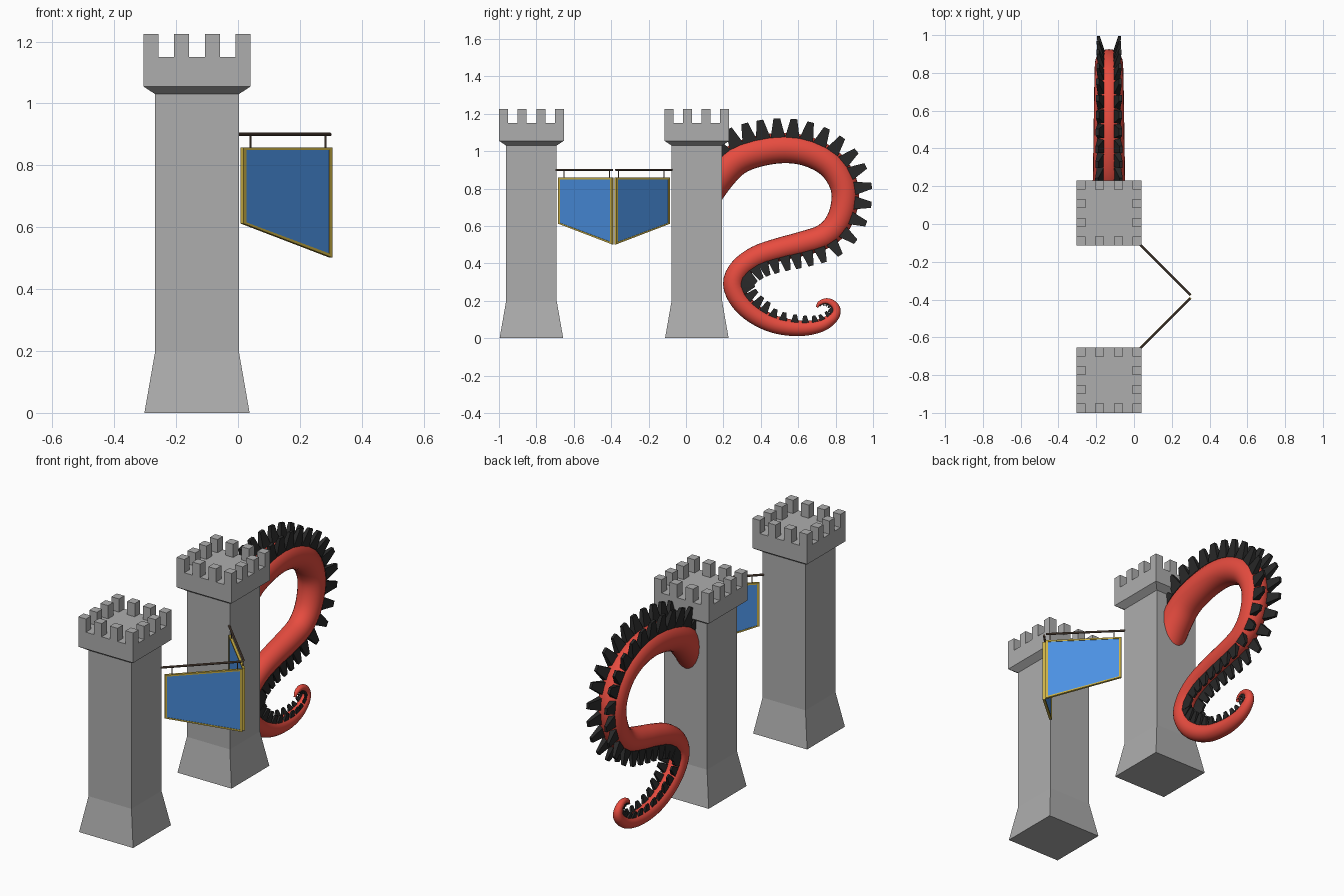
import bpy, bmesh, math
from mathutils import Vector

if "Cube" in bpy.data.objects:
    bpy.data.objects.remove(bpy.data.objects["Cube"])

CX = -0.1325                       # shared centre line of towers and tentacle
TOWERS = (-0.8265, 0.058)          # tower centres along y


def material(name, rgb):
    m = bpy.data.materials.new(name)
    m.diffuse_color = (*rgb, 1)
    m.use_nodes = True
    m.node_tree.nodes["Principled BSDF"].inputs["Base Color"].default_value = m.diffuse_color
    return m


STONE = material("grey_stone", (0.42, 0.42, 0.42))
BLUE = material("blue_cloth", (0.07, 0.28, 0.76))
GOLD = material("gold_trim", (0.60, 0.44, 0.06))
WOOD = material("brown_wood", (0.13, 0.085, 0.06))
RED = material("red_skin", (0.80, 0.072, 0.05))
BLACK = material("black_spike", (0.022, 0.022, 0.022))


def finish(bm, name, mat):
    bmesh.ops.recalc_face_normals(bm, faces=bm.faces)
    me = bpy.data.meshes.new(name)
    bm.to_mesh(me)
    bm.free()
    me.materials.append(mat)
    ob = bpy.data.objects.new(name, me)
    bpy.context.collection.objects.link(ob)
    return ob


def loft(bm, rings):
    """Skin a list of equal point rings and cap both ends."""
    vs = [[bm.verts.new(p) for p in r] for r in rings]
    n = len(vs[0])
    for a, b in zip(vs, vs[1:]):
        for i in range(n):
            bm.faces.new((a[i], a[(i + 1) % n], b[(i + 1) % n], b[i]))
    bm.faces.new(vs[0][::-1])
    bm.faces.new(vs[-1])


def square(x, y, z, h):
    return [(x + sx * h, y + sy * h, z) for sx, sy in ((-1, -1), (1, -1), (1, 1), (-1, 1))]


# Towers: flared foot, shaft, corbel, parapet and twelve merlons
PROFILE = ((0, 0.17), (0.2, 0.135), (1.03, 0.135), (1.055, 0.173), (1.15, 0.173))
for k, cy in enumerate(TOWERS):
    bm = bmesh.new()
    loft(bm, [square(CX, cy, z, h) for z, h in PROFILE])
    steps = (-0.149, -0.05, 0.05, 0.149)
    for i, dx in enumerate(steps):
        for j, dy in enumerate(steps):
            if i in (0, 3) or j in (0, 3):
                loft(bm, [square(CX + dx, cy + dy, z, 0.024) for z in (1.149, 1.225)])
    finish(bm, f"tower_{k + 1}", STONE)


# Banners: each hangs from a pole leaving a tower corner at 45 degrees
def plate(bm, pts, place, t):
    loft(bm, [[place(u, z, s * t) for u, z in pts] for s in (-1, 1)])


def rod(bm, a, b, r, n=10):
    a, b = Vector(a), Vector(b)
    d = (b - a).normalized()
    p = d.orthogonal().normalized()
    q = d.cross(p)
    loft(bm, [[c + r * (math.cos(t) * p + math.sin(t) * q)
               for t in (2 * math.pi * i / n for i in range(n))] for c in (a, b)])


for k, (y0, s) in enumerate(((TOWERS[0] + 0.135, 1), (TOWERS[1] - 0.135, -1))):
    def place(u, z, off, y0=y0, s=s):      # u is measured along x
        d = off / math.sqrt(2)
        return Vector((u + d, y0 + s * (u - d), z))

    outer = [(0.013, 0.612), (0.300, 0.502), (0.300, 0.858), (0.013, 0.858)]
    inner = [(0.022, 0.616), (0.291, 0.515), (0.291, 0.849), (0.022, 0.849)]
    bm = bmesh.new()
    plate(bm, inner, place, 0.004)
    finish(bm, f"banner_cloth_{k + 1}", BLUE)
    bm = bmesh.new()
    for i in range(4):
        j = (i + 1) % 4
        plate(bm, [outer[i], outer[j], inner[j], inner[i]], place, 0.007)
    finish(bm, f"banner_trim_{k + 1}", GOLD)
    bm = bmesh.new()
    rod(bm, place(-0.01, 0.9, 0), place(0.298, 0.9, 0), 0.006)
    for u in (0.04, 0.283):
        rod(bm, place(u, 0.855, 0), place(u, 0.9, 0), 0.003, 6)
    finish(bm, f"banner_pole_{k + 1}", WOOD)

# Tentacle centre line: y, z, radius
PATH = [Vector(p) for p in (
    (.10, .76, .087), (.18, .87, .087), (.27, .955, .085), (.39, 1.0, .083),
    (.53, 1.017, .081), (.66, .995, .079), (.775, .93, .077), (.84, .83, .075),
    (.850, .73, .073), (.815, .62, .070), (.74, .545, .067), (.62, .505, .065),
    (.50, .475, .062), (.38, .435, .060), (.29, .37, .058), (.255, .29, .057),
    (.29, .20, .054), (.37, .125, .051), (.48, .072, .047), (.61, .053, .042),
    (.72, .068, .035), (.785, .11, .029), (.803, .15, .024), (.785, .183, .020),
    (.75, .198, .016), (.715, .187, .012), (.70, .165, .006))]


def smooth_path(pts, n=8):
    """Catmull-Rom samples through the points."""
    ext = [2 * pts[0] - pts[1], *pts, 2 * pts[-1] - pts[-2]]
    out = []
    for a, b, c, d in zip(ext, ext[1:], ext[2:], ext[3:]):
        for i in range(n):
            t = i / n
            out.append(0.5 * (2 * b + (c - a) * t + (2 * a - 5 * b + 4 * c - d) * t * t
                              + (3 * b - a - 3 * c + d) * t ** 3))
    return out + [pts[-1]]


samples = smooth_path(PATH)
frames = []                        # centre, tangent, spike-side normal, radius
for i, p in enumerate(samples):
    d = samples[min(i + 1, len(samples) - 1)] - samples[max(i - 1, 0)]
    t = Vector((0, d.x, d.y)).normalized()
    frames.append((Vector((CX, p.x, p.y)), t, Vector((0, -t.z, t.y)), p.z))

SIDE = Vector((1, 0, 0))
bm = bmesh.new()
loft(bm, [[c + r * (math.cos(a) * SIDE + math.sin(a) * n)
           for a in (2 * math.pi * i / 24 for i in range(24))]
          for c, t, n, r in frames[::2]])
tentacle = finish(bm, "tentacle", RED)
bpy.context.view_layer.objects.active = tentacle
tentacle.select_set(True)
bpy.ops.object.shade_smooth_by_angle(angle=math.radians(50))

# Spikes: two rows of blunt tapered teeth along one side of the tentacle
bm = bmesh.new()
travel = 0
for prev, (c, t, n, r) in zip(frames, frames[1:]):
    travel += (c - prev[0]).length
    step = min(0.058, max(0.022, 1.35 * r))
    if c.y < 0.24 and c.z > 0.7 or travel < step or r < 0.008:
        continue
    travel = 0
    top = 1.95 if r > 0.05 else 1.65
    for s in (-1, 1):
        rings = []
        for across, up, half_l, half_w in ((0.50, 0.70, 0.48, 0.24), (0.76, top, 0.22, 0.10)):
            o = c + r * (s * across * SIDE + up * n)
            rings.append([o + r * (a * half_l * t + b * half_w * SIDE)
                          for a, b in ((-1, -1), (1, -1), (1, 1), (-1, 1))])
        loft(bm, rings)
finish(bm, "tentacle_spikes", BLACK)
